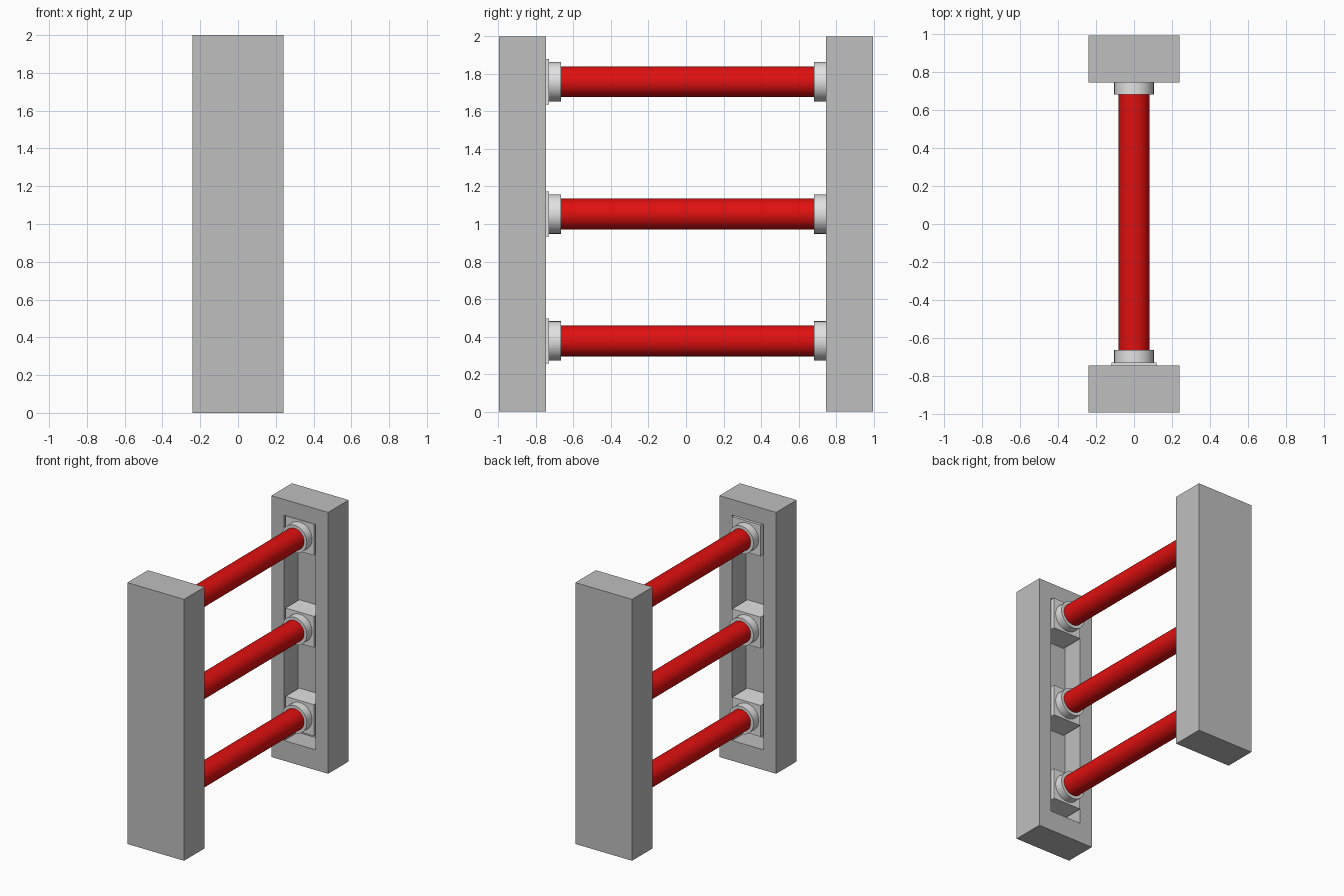
import bpy, bmesh, math
from mathutils import Matrix, Vector

cube = bpy.data.objects.get("Cube")
if cube:
    bpy.data.objects.remove(cube)


def material(name, color, rough=0.6):
    m = bpy.data.materials.new(name)
    m.use_nodes = True
    m.diffuse_color = (*color, 1)
    b = m.node_tree.nodes["Principled BSDF"]
    b.inputs["Base Color"].default_value = (*color, 1)
    b.inputs["Roughness"].default_value = rough
    return m


GREY = material("post grey", (0.52, 0.52, 0.52))
LIGHT = material("socket light grey", (0.76, 0.76, 0.76))
RED = material("tube red", (0.75, 0.005, 0.005))


def finish(bm, name, mat, smooth_angle=None):
    bmesh.ops.recalc_face_normals(bm, faces=bm.faces)
    me = bpy.data.meshes.new(name)
    bm.to_mesh(me)
    bm.free()
    me.materials.append(mat)
    ob = bpy.data.objects.new(name, me)
    bpy.context.collection.objects.link(ob)
    if smooth_angle:
        bpy.ops.object.select_all(action='DESELECT')
        ob.select_set(True)
        bpy.context.view_layer.objects.active = ob
        bpy.ops.object.shade_smooth_by_angle(angle=math.radians(smooth_angle))
    return ob


HALF_W, OUTER, INNER = 0.24, 0.995, 0.747
REC_W, REC_LOW, REC_TOP, REC_DEPTH = 0.132, 0.155, 1.88, 0.165
SHIFT = 0.008                      # tube assembly sits slightly toward the back
RUNGS = {"lower": 0.377, "middle": 1.053, "upper": 1.758}
SEGS = 32


# Post: a box with a deep rectangular recess in its inner face
def post(name, side):
    bm = bmesh.new()
    bmesh.ops.create_cube(bm, size=1)
    for v in bm.verts:
        v.co = (v.co.x * 2 * HALF_W,
                side * (OUTER if v.co.y > 0 else INNER),
                (v.co.z + 0.5) * 2)
    bm.normal_update()
    inner = min(bm.faces, key=lambda f: abs(f.calc_center_median().y))
    bmesh.ops.inset_region(bm, faces=[inner], thickness=0.05)
    for v in inner.verts:
        v.co = (math.copysign(REC_W, v.co.x), side * INNER,
                REC_TOP if v.co.z > 1 else REC_LOW)
    floor = bmesh.ops.extrude_face_region(bm, geom=[inner])["geom"]
    moved = [g for g in floor if isinstance(g, bmesh.types.BMVert)]
    bmesh.ops.translate(bm, verts=moved, vec=(0, side * REC_DEPTH, 0))
    if inner.is_valid:
        bm.faces.remove(inner)
    finish(bm, name, GREY)


# Outline of a ring, either round or stretched out to a square
def ring(bm, radius, y, z, square):
    verts = []
    for i in range(SEGS):
        a = 2 * math.pi * i / SEGS
        c, s = math.cos(a), math.sin(a)
        r = radius / max(abs(c), abs(s)) if square else radius
        verts.append(bm.verts.new((r * c, y, z + r * s)))
    return verts


def loft(name, sections, z, mat, angle):
    bm = bmesh.new()
    rings = [ring(bm, r, y, z, sq) for r, y, sq in sections]
    for a, b in zip(rings, rings[1:]):
        for i in range(SEGS):
            j = (i + 1) % SEGS
            bm.faces.new((a[i], a[j], b[j], b[i]))
    bm.faces.new(rings[0])
    bm.faces.new(rings[-1])
    finish(bm, name, mat, angle)


post("front_post", -1)
post("back_post", 1)

for level, z in RUNGS.items():
    for end, side in (("front", -1), ("back", 1)):
        # Socket: square block in the recess with a round collar
        loft(f"{level}_{end}_socket",
             [(0.12, side * (INNER + REC_DEPTH) , True),
              (0.12, side * 0.738 + SHIFT, True),
              (0.105, side * 0.738 + SHIFT, False),
              (0.105, side * 0.674 + SHIFT, False)], z, LIGHT, 40)
    # Tube
    loft(f"{level}_tube",
         [(0.082, -0.70, False), (0.082, 0.70, False)], z, RED, 40)
